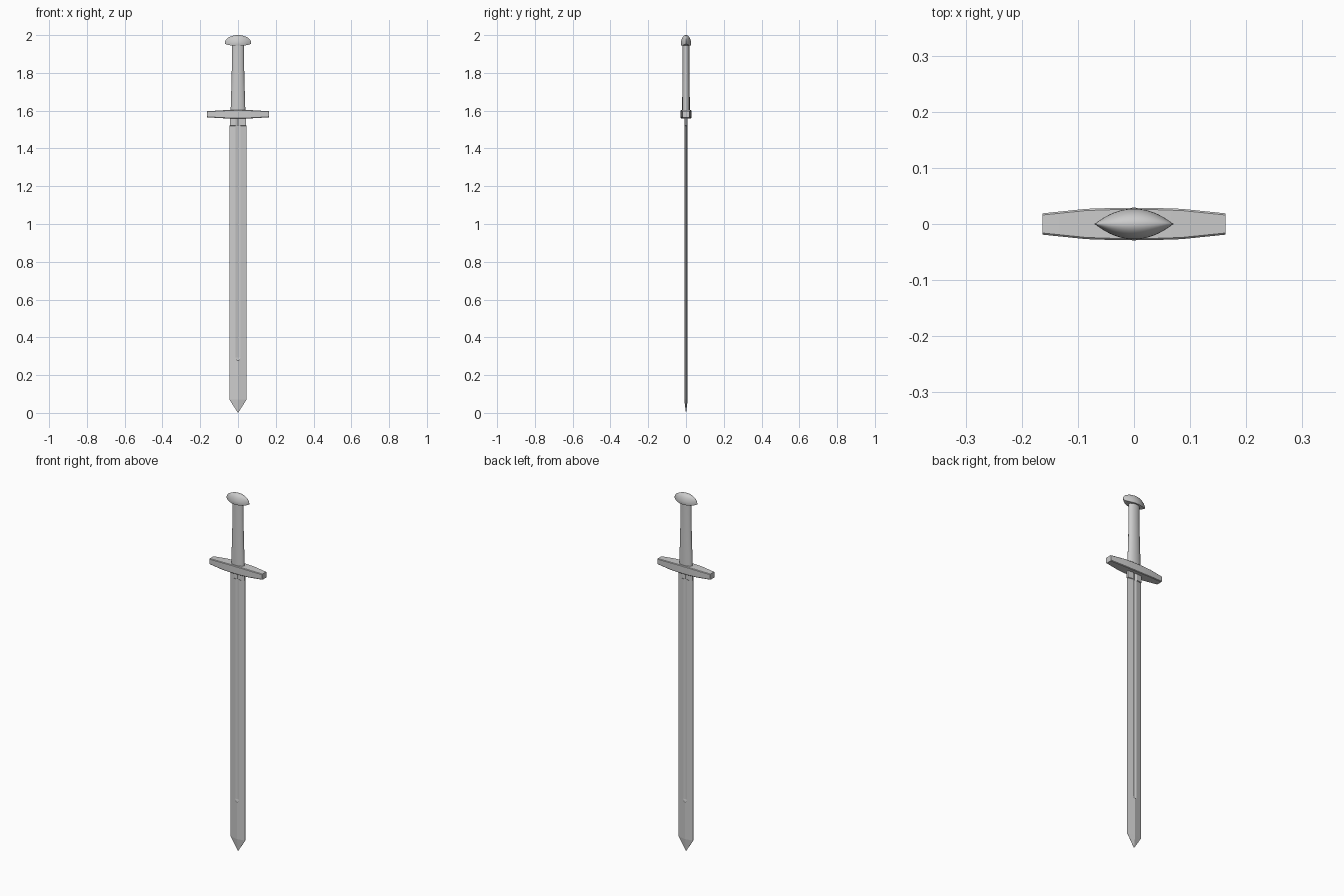
import bpy, bmesh, math

if "Cube" in bpy.data.objects:
    bpy.data.objects.remove(bpy.data.objects["Cube"])


def loft(name, rings, smooth=30):
    """Skin a list of equal-length closed rings and cap both ends."""
    bm = bmesh.new()
    vs = [[bm.verts.new(p) for p in ring] for ring in rings]
    n = len(vs[0])
    for a, b in zip(vs, vs[1:]):
        for i in range(n):
            j = (i + 1) % n
            bm.faces.new((a[i], a[j], b[j], b[i]))
    bm.faces.new(vs[0])
    bm.faces.new(vs[-1])
    bmesh.ops.remove_doubles(bm, verts=bm.verts[:], dist=1e-5)
    bmesh.ops.recalc_face_normals(bm, faces=bm.faces[:])
    me = bpy.data.meshes.new(name)
    bm.to_mesh(me)
    bm.free()
    ob = bpy.data.objects.new(name, me)
    bpy.context.collection.objects.link(ob)
    if smooth:
        bpy.ops.object.select_all(action='DESELECT')
        ob.select_set(True)
        bpy.context.view_layer.objects.active = ob
        bpy.ops.object.shade_smooth_by_angle(angle=math.radians(smooth))
    return ob


# Blade: diamond section with a fuller and a blunt ricasso below the guard
def blade_ring(z, hw, t, e, fw, d):
    s = e + (t - e) * (1 - fw / hw)      # face height at the fuller edge
    half = [(hw, e), (fw, s), (0, t - d), (-fw, s), (-hw, e)]
    return [(x, y, z) for x, y in half] + [(x, -y, z) for x, y in reversed(half)]


HW, T = 0.045, 0.009
blade = loft("blade", [
    blade_ring(0.0, 0.0004, 0.0003, 0.0002, 0.0001, 0),
    blade_ring(0.07, HW, T, 0.0005, 0.003, 0),
    blade_ring(0.278, HW, T, 0.0005, 0.004, 0),
    blade_ring(0.282, HW, T, 0.0005, 0.009, 0.004),
    blade_ring(0.292, HW, T, 0.0005, 0.012, 0.006),
    blade_ring(1.52, HW, T, 0.0005, 0.012, 0.006),
    blade_ring(1.522, 0.043, T, 0.006, 0.012, 0.006),
    blade_ring(1.58, 0.043, T, 0.006, 0.012, 0.006),
], smooth=0)

# Crossguard: bar tapering towards both ends
half_guard = [(0.163, 0.019, 0.016), (0.085, 0.027, 0.021), (0.04, 0.0285, 0.0225)]
stations = ([(-x, y, h) for x, y, h in half_guard] + [(0, 0.029, 0.0225)]
            + half_guard[::-1])
GZ, C = 1.581, 0.003
loft("crossguard", [
    [(x, sy * (y - a), GZ + sz * (h - b))
     for sy, sz, a, b in [(1, 1, C, 0), (1, 1, 0, C), (1, -1, 0, C), (1, -1, C, 0),
                          (-1, -1, C, 0), (-1, -1, 0, C), (-1, 1, 0, C), (-1, 1, C, 0)]]
    for x, y, h in stations])

# Grip: oval handle, slightly narrower at the top
loft("grip", [
    [(rx * math.cos(k * math.tau / 24), ry * math.sin(k * math.tau / 24), z)
     for k in range(24)]
    for z, rx, ry in [(1.59, 0.039, 0.02), (1.66, 0.0375, 0.02), (1.75, 0.034, 0.019),
                      (1.85, 0.0325, 0.018), (1.955, 0.032, 0.018)]])

# Pommel: domed nut shape with pointed ends and a flat underside
rings = []
for i in range(25):
    t = math.sin(math.pi / 2 * (i / 12 - 1))
    w = 0.0275 * (1 - t * t)
    zb = 1.945 + 0.01 * t ** 4
    zm = 1.953 + 0.005 * t ** 4
    zt = zm + (2.0 - 1.953) * math.sqrt(max(0, 1 - t * t)) + 0.0001
    arch = [(0.07 * t, w * math.cos(math.pi * k / 14),
             zm + (zt - zm) * math.sin(math.pi * k / 14)) for k in range(15)]
    rings.append(arch + [(0.07 * t, -w * 0.93, zb), (0.07 * t, w * 0.93, zb)])
# keep the end rings from collapsing completely
for r in (rings[0], rings[-1]):
    r[:] = [(x, 0.001 * math.cos(k * math.tau / len(r)), z) for k, (x, y, z) in enumerate(r)]
loft("pommel", rings, smooth=40)
